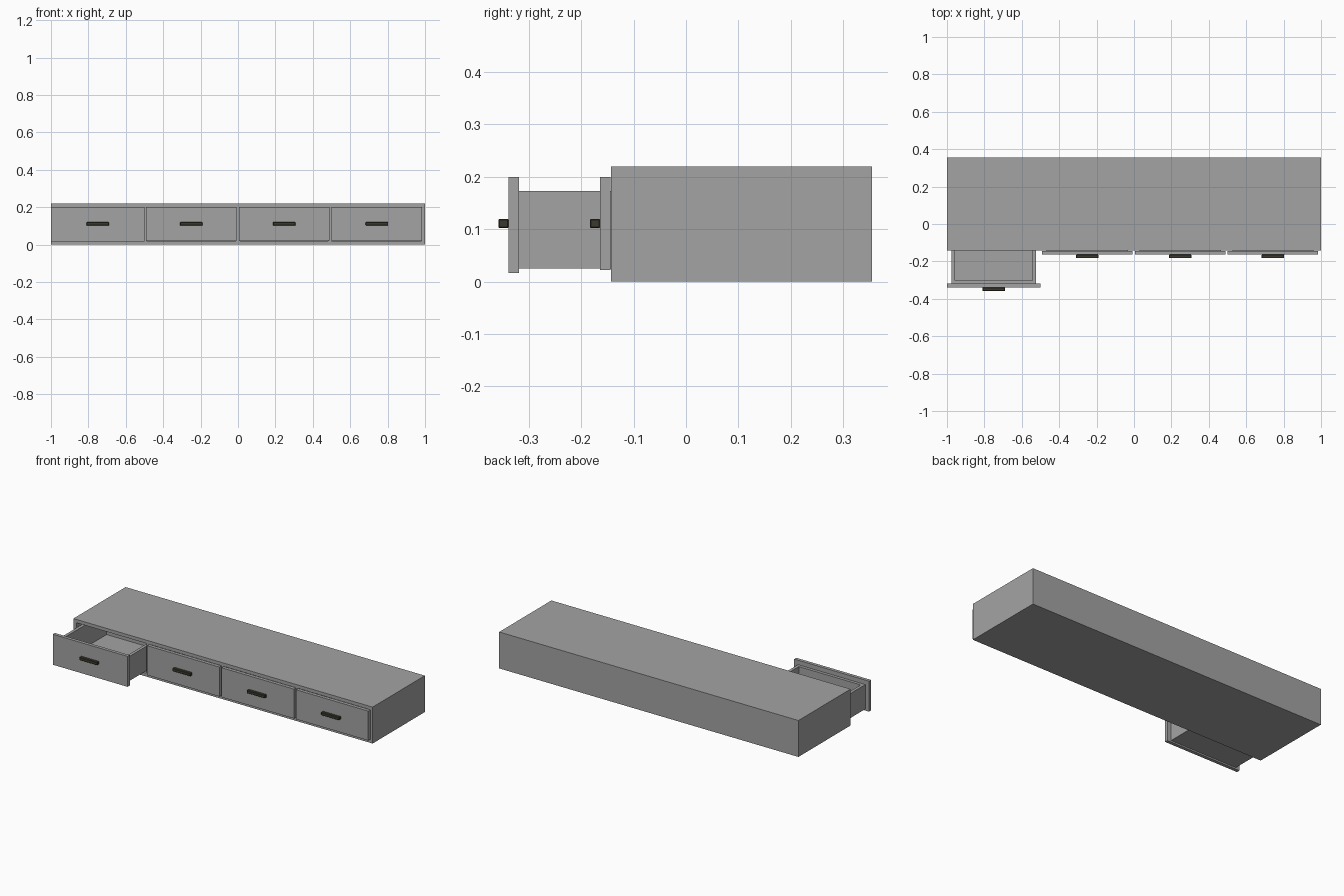
import bpy
import bmesh
from mathutils import Matrix, Vector

cube = bpy.data.objects.get("Cube")
if cube:
    bpy.data.objects.remove(cube, do_unlink=True)


def material(name, rgb):
    mat = bpy.data.materials.new(name)
    mat.use_nodes = True
    colour = (*rgb, 1)
    mat.diffuse_color = colour
    mat.node_tree.nodes["Principled BSDF"].inputs["Base Color"].default_value = colour
    return mat


GREY = material("grey_panel", (0.37, 0.37, 0.37))
DARK = material("dark_handle", (0.045, 0.042, 0.026))


def box(name, low, high, mat, bevel=0):
    """Box spanning two opposite corners."""
    low, high = Vector(low), Vector(high)
    bm = bmesh.new()
    bmesh.ops.create_cube(bm, size=1, matrix=Matrix.Translation((low + high) / 2)
                          @ Matrix.Diagonal((*(high - low), 1)))
    if bevel:
        bmesh.ops.bevel(bm, geom=bm.edges[:], offset=bevel, segments=1, affect='EDGES')
    mesh = bpy.data.meshes.new(name)
    bm.to_mesh(mesh)
    bm.free()
    mesh.materials.append(mat)
    obj = bpy.data.objects.new(name, mesh)
    bpy.context.collection.objects.link(obj)
    return obj


FACE, BACK, TOP = -0.143, 0.355, 0.22
EDGE, DIVIDER, RAIL = 0.02, 0.01, 0.02

# Cabinet shell
box("cabinet_top", (-1, FACE, TOP - RAIL), (1, BACK, TOP), GREY)
box("cabinet_base", (-1, FACE, 0), (1, BACK, RAIL), GREY)
box("cabinet_back", (-1, BACK - EDGE, RAIL), (1, BACK, TOP - RAIL), GREY)
for side, x in (("right", -1), ("left", 1 - EDGE)):
    box(side + "_side", (x, FACE, RAIL), (x + EDGE, BACK - EDGE, TOP - RAIL), GREY)
for i, x in enumerate((-0.5, 0, 0.49)):
    box(f"divider_{i + 1}", (x - DIVIDER, FACE, RAIL),
        (x + DIVIDER, BACK - EDGE, TOP - RAIL), GREY)


def drawer(name, x, y, half, bottom, tray_half, depth):
    """Front panel, bar handle and open tray; y is the panel's rear plane."""
    front = y - 0.02
    box(name + "_front", (x - half, front, bottom), (x + half, y, 0.2), GREY)
    box(name + "_handle", (x - 0.06, front - 0.019, 0.102),
        (x + 0.06, front, 0.12), DARK, 0.002)
    wall, low, high = 0.018, 0.025, 0.173
    end = y + depth
    for side, sign in (("right", -1), ("left", 1)):
        a, b = sorted((sign * tray_half, sign * (tray_half - wall)))
        box(f"{name}_{side}_wall", (x + a, y, low), (x + b, end, high), GREY)
    inner = tray_half - wall
    box(name + "_floor", (x - inner, y, low), (x + inner, end, low + 0.012), GREY)
    for part, start in (("front", y), ("rear", end - wall)):
        box(f"{name}_{part}_wall", (x - inner, start, low + 0.012),
            (x + inner, start + wall, high), GREY)


# One drawer pulled out, three closed
drawer("open_drawer", -0.75, -0.319, 0.25, 0.016, 0.225, 0.45)
for i, x in enumerate((-0.25, 0.247, 0.743)):
    drawer(f"closed_drawer_{i + 1}", x, FACE - 0.001, 0.242, 0.022, 0.217, 0.45)
